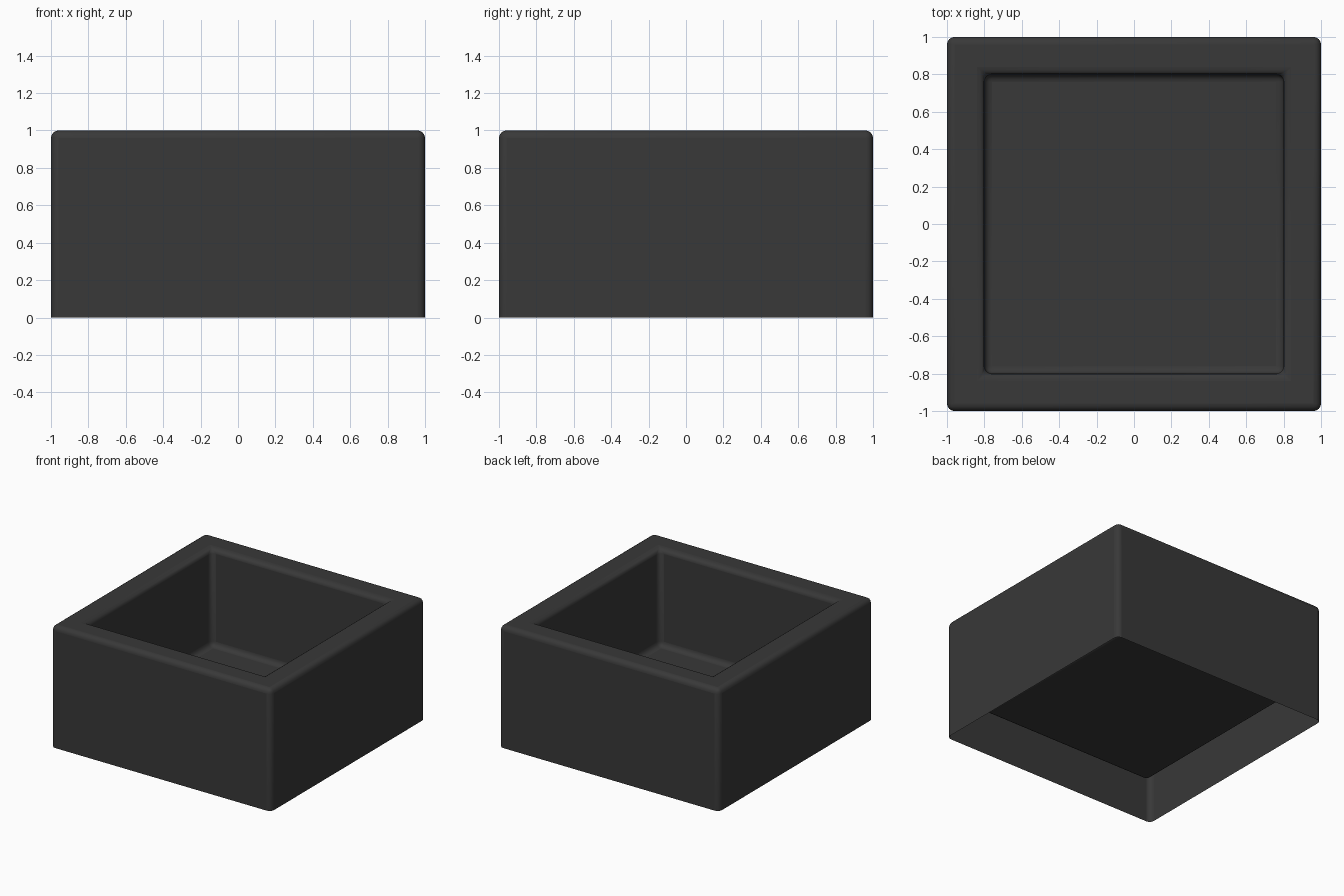
import bpy, bmesh
from mathutils import Matrix

if "Cube" in bpy.data.objects:
    bpy.data.objects.remove(bpy.data.objects["Cube"])

# Planter shell: open-bottomed box with a square basin sunk in the top
bm = bmesh.new()
bmesh.ops.create_cube(bm, size=2, matrix=Matrix.Translation((0, 0, 0.5)) @ Matrix.Diagonal((1, 1, 0.5, 1)))
bm.normal_update()
bottom = [f for f in bm.faces if f.normal.z < -0.9]
top = [f for f in bm.faces if f.normal.z > 0.9]
bmesh.ops.delete(bm, geom=bottom, context='FACES_ONLY')

# Rim, then basin walls and floor
bmesh.ops.inset_region(bm, faces=top, thickness=0.2, use_even_offset=True)
floor = bmesh.ops.extrude_face_region(bm, geom=top)
bmesh.ops.translate(bm, vec=(0, 0, -0.8), verts=[v for v in floor['geom'] if isinstance(v, bmesh.types.BMVert)])
bmesh.ops.delete(bm, geom=[f for f in top if f.is_valid], context='FACES_ONLY')

mesh = bpy.data.meshes.new("planter_box")
bm.to_mesh(mesh)
bm.free()
planter = bpy.data.objects.new("planter_box", mesh)
bpy.context.collection.objects.link(planter)

# Softened edges (flat rim diagonals stay below the angle limit)
bevel = planter.modifiers.new("soft_edges", 'BEVEL')
bevel.width = 0.04
bevel.segments = 4
bevel.limit_method = 'ANGLE'
bevel.angle_limit = 0.6

# Dark grey finish
mat = bpy.data.materials.new("dark_grey")
mat.diffuse_color = (0.04, 0.04, 0.04, 1)
mat.use_nodes = True
mat.node_tree.nodes["Principled BSDF"].inputs["Base Color"].default_value = mat.diffuse_color
mesh.materials.append(mat)

bpy.context.view_layer.objects.active = planter
planter.select_set(True)
bpy.ops.object.shade_smooth_by_angle()
